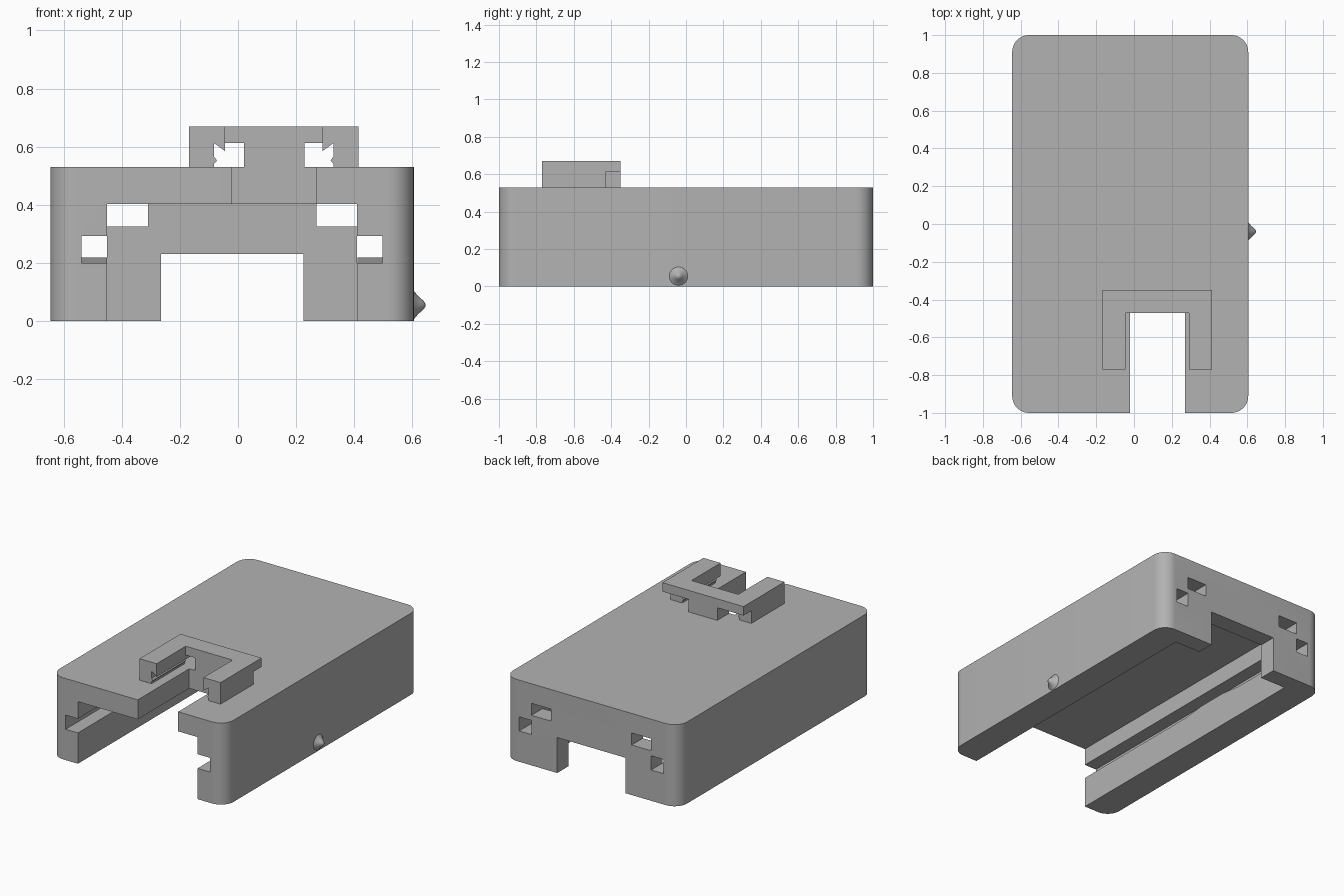
import bpy, bmesh, math
from mathutils import Matrix

cube = bpy.data.objects.get("Cube")
if cube:
    bpy.data.objects.remove(cube, do_unlink=True)

grey = bpy.data.materials.new("plain grey")
grey.use_nodes = True
grey.diffuse_color = (0.45, 0.45, 0.45, 1)
grey.node_tree.nodes["Principled BSDF"].inputs["Base Color"].default_value = grey.diffuse_color

MID = -0.02          # symmetry line of the shell
CLIP_MID = 0.123     # symmetry line of the clip


def finish(name, bm):
    bmesh.ops.recalc_face_normals(bm, faces=bm.faces)
    mesh = bpy.data.meshes.new(name)
    bm.to_mesh(mesh)
    bm.free()
    mesh.materials.append(grey)
    obj = bpy.data.objects.new(name, mesh)
    bpy.context.collection.objects.link(obj)
    return obj


def prism(name, points, start, end, axis="y"):
    """Extrude a profile: (x, z) along y, (x, y) along z or (y, z) along x."""
    place = {"y": lambda a, b, t: (a, t, b),
             "z": lambda a, b, t: (a, b, t),
             "x": lambda a, b, t: (t, a, b)}[axis]
    bm = bmesh.new()
    face = bm.faces.new([bm.verts.new(place(a, b, start)) for a, b in points])
    new = bmesh.ops.extrude_face_region(bm, geom=[face])["geom"]
    bmesh.ops.translate(bm, vec=place(0, 0, end - start),
                        verts=[v for v in new if isinstance(v, bmesh.types.BMVert)])
    return finish(name, bm)


def rect(x0, x1, z0, z1):
    return [(x0, z0), (x1, z0), (x1, z1), (x0, z1)]


def mirrored(points, mid):
    return [(2 * mid - a, b) for a, b in points]


def select(obj):
    bpy.ops.object.select_all(action="DESELECT")
    bpy.context.view_layer.objects.active = obj
    obj.select_set(True)


def cut(target, cutter):
    cutter.hide_render = True
    mod = target.modifiers.new("cut", "BOOLEAN")
    mod.operation = "DIFFERENCE"
    mod.solver = "EXACT"
    mod.object = cutter
    select(target)
    bpy.ops.object.modifier_apply(modifier=mod.name)
    bpy.data.objects.remove(cutter, do_unlink=True)


# Shell with rounded upright corners
R = 0.09
outline = []
for i, (cx, cy) in enumerate([(0.605 - R, 1 - R), (-0.645 + R, 1 - R),
                              (-0.645 + R, R - 1), (0.605 - R, R - 1)]):
    for k in range(11):
        a = math.pi / 2 * (i + k / 10)
        outline.append((cx + R * math.cos(a), cy + R * math.sin(a)))
shell = prism("shell", outline, 0, 0.53, "z")

# Cavity with side grooves, open to the front and below
half = [(0.41, -0.1), (0.41, 0.2), (0.498, 0.2), (0.498, 0.292), (0.41, 0.292), (0.41, 0.403)]
cut(shell, prism("cavity_cutter", half + mirrored(half, MID)[::-1], -1.1, 0.885))

# Rear wall openings: cable gap and two stepped holes
cut(shell, prism("gap_cutter", rect(-0.265, 0.225, -0.1, 0.23), 0.8, 1.1))
for points in (rect(0.27, 0.41, 0.325, 0.403), rect(0.41, 0.498, 0.2, 0.292)):
    for p in (points, mirrored(points, MID)):
        cut(shell, prism("hole_cutter", p, 0.8, 1.1))

# Slot in the top, beneath the clip
cut(shell, prism("slot_cutter", rect(-0.02, 0.27, 0.35, 0.6), -1.1, -0.472))
select(shell)
bpy.ops.object.shade_smooth_by_angle(angle=math.radians(30))

# Raised retaining bumps on the groove floors
bump = [(-0.1, 0.195), (0.5, 0.195), (0.3, 0.218), (0.1, 0.218)]
prism("left_groove_bump", bump, 0.411, 0.498, "x")
prism("right_groove_bump", bump, -0.538, -0.451, "x")

# Clip: hooked arms, bridge and rear stop
arm = [(-0.168, 0.53), (-0.082, 0.53), (-0.082, 0.542), (-0.072, 0.553), (-0.082, 0.565),
       (-0.082, 0.612), (-0.045, 0.585), (-0.045, 0.67), (-0.168, 0.67)]
prism("right_clip_arm", arm, -0.77, -0.43)
prism("left_clip_arm", mirrored(arm, CLIP_MID), -0.77, -0.43)
prism("clip_bridge_rear", rect(-0.168, 0.414, 0.612, 0.67), -0.43, -0.35)
prism("clip_bridge_front", rect(-0.045, 0.291, 0.612, 0.67), -0.472, -0.43)
prism("clip_stop", rect(0.02, 0.228, 0.53, 0.612), -0.472, -0.35)

# Small flared nub on the left side
bm = bmesh.new()
rings, seg = [], 24
for r, x in [(0.052, 0.603), (0.044, 0.609), (0.032, 0.619), (0.022, 0.63), (0.014, 0.639), (0.005, 0.645)]:
    rings.append([bm.verts.new((x, -0.04 + r * math.cos(2 * math.pi * k / seg),
                                0.055 + r * math.sin(2 * math.pi * k / seg))) for k in range(seg)])
for a, b in zip(rings, rings[1:]):
    for k in range(seg):
        j = (k + 1) % seg
        bm.faces.new((a[k], a[j], b[j], b[k]))
bm.faces.new(rings[0])
bm.faces.new(rings[-1])
nub = finish("side_nub", bm)
select(nub)
bpy.ops.object.shade_smooth_by_angle(angle=math.radians(50))
